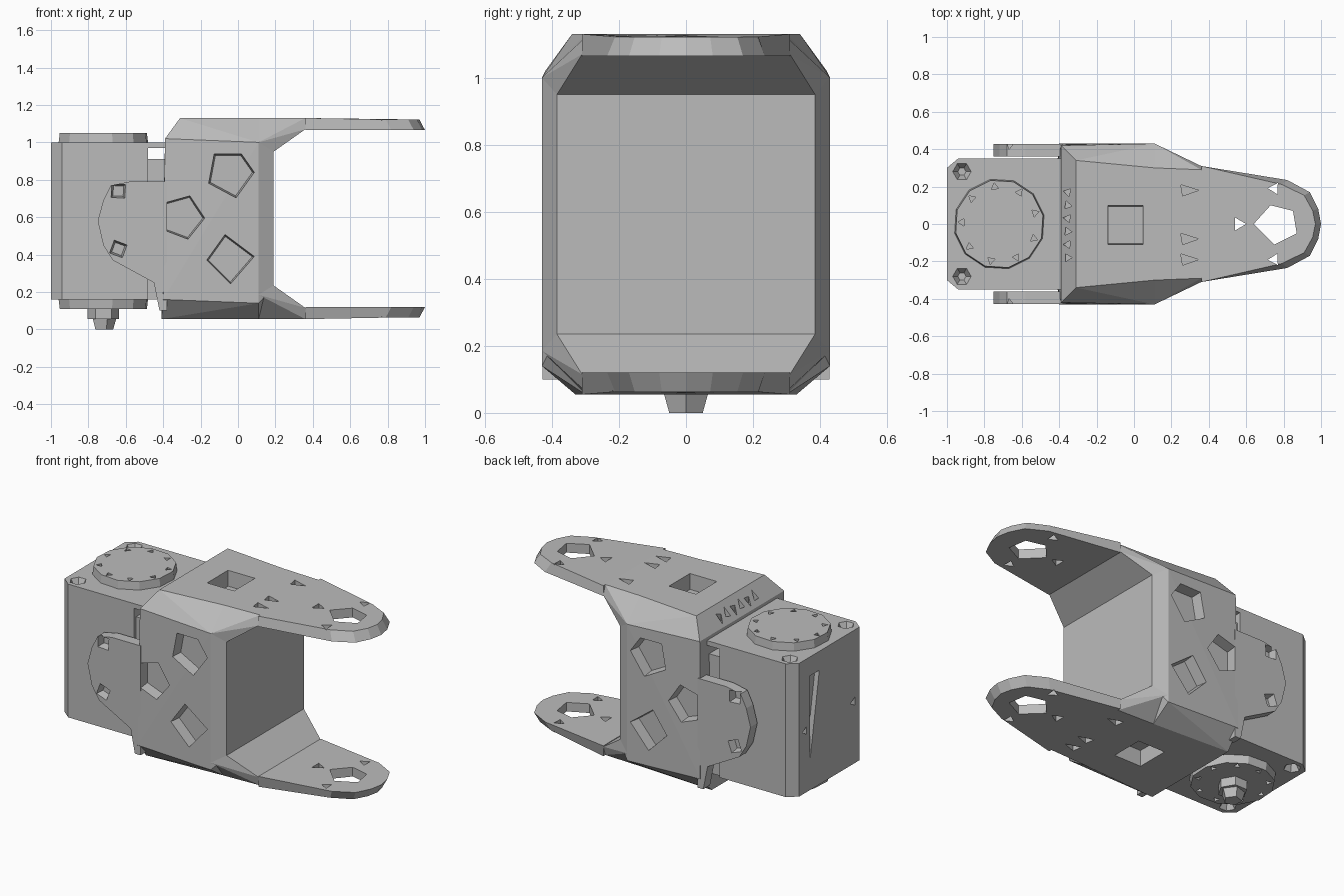
import bpy, bmesh, math
from mathutils import Vector

cube = bpy.data.objects.get("Cube")
if cube:
    bpy.data.objects.remove(cube, do_unlink=True)

metal = bpy.data.materials.new("plain grey")
metal.use_nodes = True
GREY = (0.5, 0.5, 0.5, 1)
metal.diffuse_color = GREY
metal.node_tree.nodes["Principled BSDF"].inputs["Base Color"].default_value = GREY
MID = 0.5925  # mirror height between the two arms


def place(u, v, w, axis):
    return {"x": (w, u, v), "y": (u, w, v), "z": (u, v, w)}[axis]


def prism(bm, pts, axis, lo, hi, top_scale=1.0):
    """Extrude a flat outline along an axis, optionally shrinking its far end."""
    n = len(pts)
    cu = sum(p[0] for p in pts) / n
    cv = sum(p[1] for p in pts) / n
    a = [bm.verts.new(place(u, v, lo, axis)) for u, v in pts]
    b = [bm.verts.new(place(cu + (u - cu) * top_scale, cv + (v - cv) * top_scale, hi, axis))
         for u, v in pts]
    faces = [bm.faces.new(a), bm.faces.new(b)]
    for i in range(n):
        j = (i + 1) % n
        faces.append(bm.faces.new((a[i], a[j], b[j], b[i])))
    bmesh.ops.recalc_face_normals(bm, faces=faces)


def ngon(cu, cv, r, n, turn=0.0):
    return [(cu + r * math.cos(turn + math.tau * i / n),
             cv + r * math.sin(turn + math.tau * i / n)) for i in range(n)]


def rect(u0, u1, v0, v1):
    return [(u0, v0), (u1, v0), (u1, v1), (u0, v1)]


def hull(bm, half):
    """Convex solid from points given on the +y side and repeated on -y."""
    vs = [bm.verts.new((x, s * y, z)) for x, y, z in half for s in (1, -1)]
    res = bmesh.ops.convex_hull(bm, input=vs)
    junk = {g for g in res["geom_interior"] + res["geom_unused"]
            if isinstance(g, bmesh.types.BMVert)}
    bmesh.ops.delete(bm, geom=list(junk), context="VERTS")
    bmesh.ops.dissolve_limit(bm, angle_limit=0.02, verts=bm.verts, edges=bm.edges)


def flip_z(bm):
    for v in bm.verts:
        v.co.z = 2 * MID - v.co.z
    bmesh.ops.reverse_faces(bm, faces=bm.faces)


def add(name, bm, cut=None):
    """Make an object and cut the given cutter mesh out of it."""
    bmesh.ops.recalc_face_normals(bm, faces=bm.faces)
    me = bpy.data.meshes.new(name)
    bm.to_mesh(me)
    bm.free()
    me.materials.append(metal)
    ob = bpy.data.objects.new(name, me)
    bpy.context.collection.objects.link(ob)
    if cut:
        cme = bpy.data.meshes.new("cutter")
        cut.to_mesh(cme)
        cut.free()
        cme.materials.append(metal)
        helper = bpy.data.objects.new("cutter", cme)
        helper.hide_render = True
        bpy.context.collection.objects.link(helper)
        mod = ob.modifiers.new("recesses", "BOOLEAN")
        mod.operation, mod.solver, mod.object = "DIFFERENCE", "EXACT", helper
        dg = bpy.context.evaluated_depsgraph_get()
        done = bpy.data.meshes.new_from_object(ob.evaluated_get(dg))
        ob.modifiers.clear()
        ob.data = done
        bpy.data.objects.remove(helper, do_unlink=True)
    return ob


# Motor case with chamfered rear corners
bm, cut = bmesh.new(), bmesh.new()
prism(bm, [(-0.48, -0.35), (-0.48, 0.35), (-0.94, 0.35), (-1, 0.30), (-1, -0.30), (-0.94, -0.35)],
      "z", 0.16, 1.0)
for s in (1, -1):
    prism(cut, ngon(-0.92, s * 0.28, 0.055, 6), "z", 1.01, 0.95, 0.4)
    prism(cut, ngon(-0.92, s * 0.28, 0.055, 6), "z", 0.15, 0.21, 0.4)
    prism(cut, ngon(s * 0.24, 0.55, 0.03, 3), "x", -1.01, -0.96)
prism(cut, [(0.19, 0.36), (0.20, 0.88), (0.10, 0.88)], "x", -1.01, -0.97)
add("motor_case", bm, cut)

# Neck and cover strip joining the case to the bracket
bm = bmesh.new()
prism(bm, rect(-0.52, -0.3, -0.33, 0.33), "z", 0.16, 0.91)
add("motor_neck", bm)
bm = bmesh.new()
prism(bm, rect(-0.5, -0.34, -0.35, 0.35), "z", 0.97, 1.0)
add("cover_strip", bm)

# Discs above and below the case, with a ring of nicks
for name, z0, z1 in (("top_disc", 0.99, 1.05), ("bottom_disc", 0.17, 0.11)):
    bm, cut = bmesh.new(), bmesh.new()
    out = 1 if z1 > z0 else -1
    prism(bm, ngon(-0.72, 0, 0.245, 12, 0.2), "z", z0, z1, 0.97)
    for u, v in ngon(-0.72, 0, 0.2, 9, 0.3):
        prism(cut, ngon(u, v, 0.022, 3, math.atan2(v, u + 0.72)), "z",
              z1 + 0.01 * out, z1 - 0.03 * out)
    add(name, bm, cut)

# Shaft end below the bottom disc
bm = bmesh.new()
prism(bm, ngon(-0.72, 0, 0.085, 6), "z", 0.12, 0.055)
prism(bm, ngon(-0.72, 0, 0.07, 5), "z", 0.06, 0, 0.75)
add("shaft_end", bm)

# Bracket body, faceted block with recesses on all sides
bm, cut = bmesh.new(), bmesh.new()
hull(bm, [(-0.40, 0.43, 0.16), (-0.41, 0.33, 0.055), (-0.39, 0.42, 1.02), (-0.31, 0.34, 1.13),
          (0.11, 0.43, 1.0), (0.11, 0.43, 0.14), (0.11, 0.30, 1.13), (0.11, 0.30, 0.055),
          (0.19, 0.385, 0.95), (0.19, 0.385, 0.225)])
for s in (1, -1):
    prism(cut, ngon(-0.3, 0.6, 0.125, 5, -1.3), "y", s * 0.45, s * 0.36, 0.9)
    prism(cut, [(-0.16, 0.78), (-0.13, 0.94), (0.02, 0.94), (0.09, 0.84), (-0.01, 0.70)],
          "y", s * 0.45, s * 0.36, 0.9)
    prism(cut, [(-0.17, 0.37), (-0.07, 0.51), (0.09, 0.39), (-0.04, 0.24)],
          "y", s * 0.45, s * 0.36, 0.9)
    prism(cut, rect(-0.14, 0.05, -0.11, 0.1), "z", MID + s * 0.56, MID + s * 0.44, 0.95)
for i in range(6):
    prism(cut, ngon(-0.355, -0.18 + i * 0.07, 0.024, 3, i), "z", 1.15, 1.02)
add("bracket_body", bm, cut)

# Side ears of the bracket
for side, s in (("left", -1), ("right", 1)):
    bm, cut = bmesh.new(), bmesh.new()
    prism(bm, [(-0.38, 0.79), (-0.58, 0.79), (-0.68, 0.77), (-0.72, 0.69), (-0.75, 0.58),
               (-0.72, 0.45), (-0.67, 0.37), (-0.45, 0.25), (-0.42, 0.1), (-0.38, 0.1)],
          "y", s * 0.36, s * 0.428)
    for z in (0.74, 0.43):
        prism(cut, ngon(-0.64, z, 0.055, 4, z), "y", s * 0.44, s * 0.38, 0.7)
    add("rear_ear" if s > 0 else "front_ear", bm, cut)

# Upper and lower arms with their gussets
for level in ("upper", "lower"):
    # Gusset blending the body into the arm
    bm, cut = bmesh.new(), bmesh.new()
    hull(bm, [(0.11, 0.43, 1.0), (0.11, 0.39, 0.96), (0.19, 0.385, 0.95), (0.31, 0.33, 1.06),
              (0.36, 0.31, 1.07), (0.36, 0.29, 1.13), (0.11, 0.30, 1.13)])
    for y in (0.18, -0.08, -0.19):
        prism(cut, [(0.25, y + 0.03), (0.26, y - 0.03), (0.345, y)], "z", 1.14, 1.09)
    if level == "lower":
        flip_z(bm)
        flip_z(cut)
    add(level + "_gusset", bm, cut)

    # Tapered arm plate with the mounting holes
    bm, cut = bmesh.new(), bmesh.new()
    half = [(0.36, 0.31), (0.82, 0.235), (0.94, 0.17), (0.985, 0.08)]
    outline = half + [(1.0, 0)] + [(x, -y) for x, y in reversed(half)]
    prism(bm, outline, "z", 1.065, 1.13)
    for v in bm.verts:
        if v.co.z > 1.1 and v.co.x > 0.8:
            v.co.x -= 0.03
            v.co.y *= 0.9
            v.co.z -= 0.008
    prism(cut, [(0.64, 0.0), (0.73, 0.1), (0.85, 0.07), (0.87, -0.05), (0.75, -0.11)],
          "z", 1.0, 1.2)
    prism(cut, ngon(0.56, 0, 0.04, 3), "z", 1.0, 1.2)
    for s in (1, -1):
        prism(cut, ngon(0.75, s * 0.19, 0.035, 3, s), "z", 1.0, 1.2)
    if level == "lower":
        flip_z(bm)
        flip_z(cut)
    add(level + "_arm", bm, cut)
